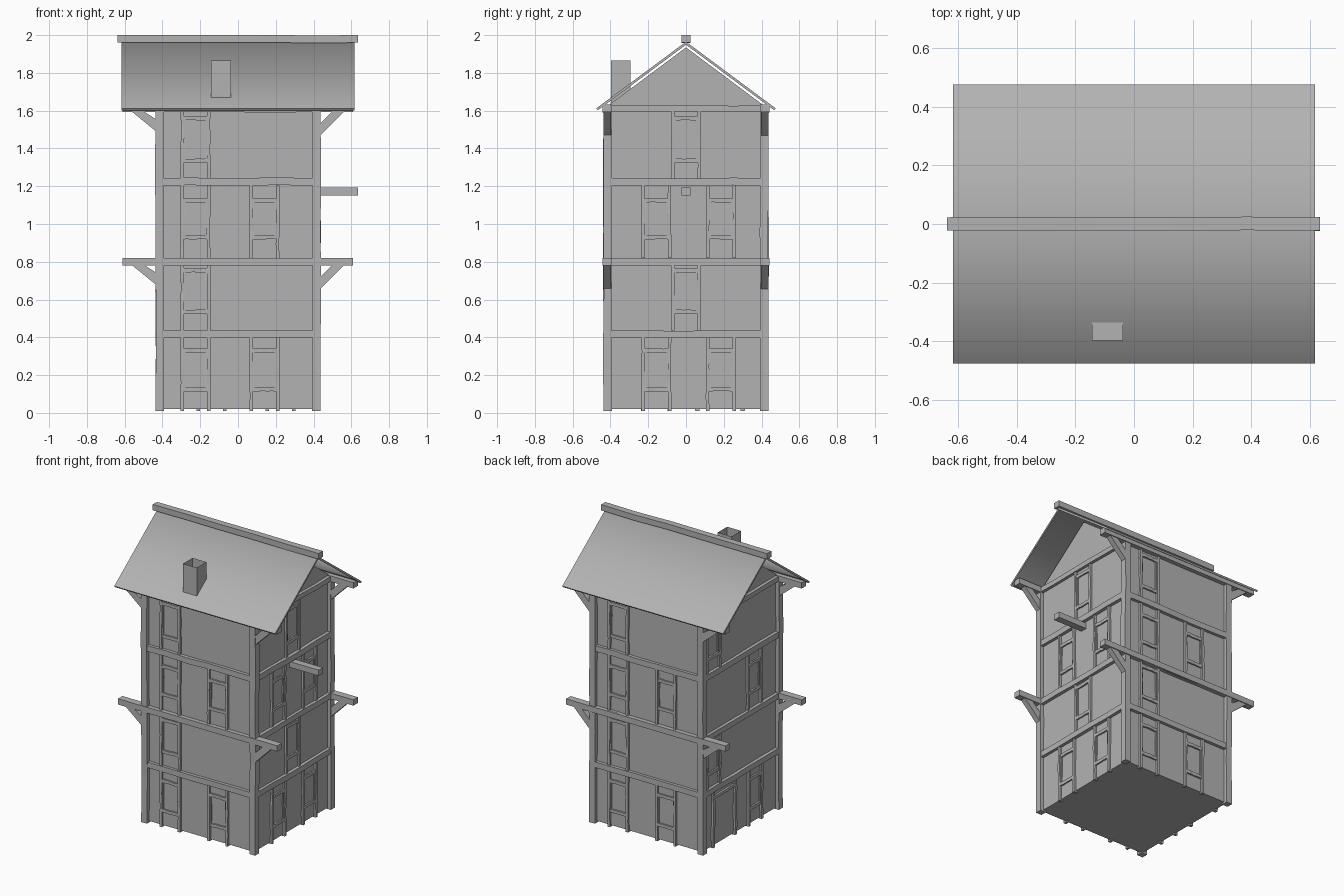
import bpy, bmesh, math, random
from mathutils import Matrix, Vector

random.seed(4)
if "Cube" in bpy.data.objects:
    bpy.data.objects.remove(bpy.data.objects["Cube"])

grey = bpy.data.materials.new("plain_grey")
grey.use_nodes = True
shade = (0.45, 0.45, 0.45, 1)
grey.diffuse_color = shade
grey.node_tree.nodes["Principled BSDF"].inputs["Base Color"].default_value = shade


def finish(bm, name):
    bmesh.ops.recalc_face_normals(bm, faces=list(bm.faces))
    mesh = bpy.data.meshes.new(name)
    bm.to_mesh(mesh)
    bm.free()
    mesh.materials.append(grey)
    obj = bpy.data.objects.new(name, mesh)
    bpy.context.collection.objects.link(obj)
    return obj


def loft(bm, rings):
    """Skin a row of equal rings of points and cap both ends."""
    rows = [[bm.verts.new(p) for p in ring] for ring in rings]
    for a, b in zip(rows, rows[1:]):
        for i in range(len(a)):
            bm.faces.new((a[i - 1], a[i], b[i], b[i - 1]))
    bm.faces.new(rows[0])
    bm.faces.new(rows[-1])


def beam(bm, lo, hi, turn=0, wobble=0.003):
    """Box between two corners, hewn unevenly along its length, turned about z."""
    size = [b - a for a, b in zip(lo, hi)]
    axis = size.index(max(size))
    i, j = [n for n in range(3) if n != axis]
    spin = Matrix.Rotation(turn, 3, "Z")
    steps = 5 if wobble else 1
    rings = []
    for step in range(steps + 1):
        amount = wobble if 0 < step < steps else 0
        di, dj = (random.uniform(-amount, amount) for _ in "ij")
        ring = []
        for a, b in ((lo[i], lo[j]), (hi[i], lo[j]), (hi[i], hi[j]), (lo[i], hi[j])):
            p = Vector((0, 0, 0))
            p[axis] = lo[axis] + size[axis] * step / steps
            p[i], p[j] = a + di, b + dj
            ring.append(spin @ p)
        rings.append(ring)
    loft(bm, rings)


def prism(bm, points, axis, start, end):
    """Extrude a profile given as (side, height) along x or y."""
    loft(bm, [[(t, a, b) if axis == "x" else (a, t, b) for a, b in points]
              for t in (start, end)])


WALL, STUD, POST = 0.412, 0.426, 0.437
FLOORS = [(0.01, 0.40), (0.435, 0.785), (0.82, 1.205), (1.24, 1.60)]
RAILS = [(0.125, 0.33), (0.535, 0.755), (0.93, 1.125), (1.335, 1.56)]

# Plastered walls and gables
bm = bmesh.new()
beam(bm, (-WALL, -WALL, 0.02), (WALL, WALL, 1.62), wobble=0)
finish(bm, "walls")
bm = bmesh.new()
prism(bm, [(-0.435, 1.61), (0.435, 1.61), (0, 1.935)], "x", -WALL, WALL)
finish(bm, "gable_walls")

# Corner posts
bm = bmesh.new()
for sx in (-1, 1):
    for sy in (-1, 1):
        x, y = sx * (POST - 0.022), sy * (POST - 0.022)
        beam(bm, (x - 0.022, y - 0.022, 0.01), (x + 0.022, y + 0.022, 1.6))
finish(bm, "corner_posts")

# Floor beams on every side
bm = bmesh.new()
for k in range(4):
    for z0, z1 in [(0.398, 0.437), (0.78, 0.818), (1.203, 1.243), (1.595, 1.628)]:
        beam(bm, (-0.41, -0.434, z0), (0.41, -0.395, z1), k * math.pi / 2)
finish(bm, "floor_beams")

# Long beams reaching past the walls, with diagonal braces
long_beams, braces = bmesh.new(), bmesh.new()
for sy in (-1, 1):
    y0, y1 = sorted((sy * 0.393, sy * 0.442))
    for z in (0.78, 1.592):
        beam(long_beams, (-0.612, y0, z), (0.61, y1, z + 0.04), wobble=0.001)
        for sx in (-1, 1):
            drop = 0.13 if sx > 0 else 0.105
            pts = [(0.43, z - drop), (0.43, z - drop + 0.065),
                   (0.50, z + 0.005), (0.565, z + 0.005)]
            prism(braces, [(sx * a, b) for a, b in pts], "y", sy * 0.398, sy * 0.436)
finish(long_beams, "long_beams")
finish(braces, "diagonal_braces")

# Window studs and rails: centres per storey on the front, left, back and right
LONG = [(-0.225, 0.14), (-0.225,), (-0.225, 0.14), (-0.225,)]
SHORT = [(-0.157, 0.185), (0,), (-0.157, 0.185), (0,)]
DOOR_SIDE = [(0.16,), (-0.3,), (0.15,), (-0.3,)]
studs, rails = bmesh.new(), bmesh.new()
for k, layout in enumerate((LONG, SHORT, LONG, DOOR_SIDE)):
    turn = k * math.pi / 2
    for centres, (z0, z1), (sill, head) in zip(layout, FLOORS, RAILS):
        for u in centres:
            for s in (-0.07, 0.07):
                beam(studs, (u + s - 0.009, -STUD, z0), (u + s + 0.009, -0.4, z1), turn, 0.002)
            for z in (sill, head):
                beam(rails, (u - 0.064, -STUD + 0.003, z - 0.011),
                     (u + 0.064, -0.4, z + 0.011), turn, 0.002)
            # narrow casing inside the opening
            for s in (-0.058, 0.058):
                beam(rails, (u + s - 0.005, -STUD + 0.007, sill), (u + s + 0.005, -0.4, head),
                     turn, 0.001)
finish(rails, "window_rails")

# Door frame on the right side
for u in (-0.3, -0.06):
    beam(studs, (u - 0.011, -STUD, 0.01), (u + 0.011, -0.4, 0.4), -math.pi / 2, 0.002)
beam(studs, (-0.3, -STUD, 0.345), (-0.06, -0.4, 0.365), -math.pi / 2, 0.002)
finish(studs, "wall_studs")

# Hoist beam on the left side
bm = bmesh.new()
beam(bm, (0.40, -0.024, 1.152), (0.635, 0.024, 1.192), wobble=0)
finish(bm, "hoist_beam")

# Roof sheet, softly shaded over the ridge
bm = bmesh.new()
prism(bm, [(-0.475, 1.612), (0, 1.965), (0.475, 1.612),
           (0.467, 1.602), (0, 1.949), (-0.467, 1.602)], "x", -0.617, 0.617)
roof = finish(bm, "roof")
bpy.ops.object.select_all(action="DESELECT")
roof.select_set(True)
bpy.context.view_layer.objects.active = roof
bpy.ops.object.shade_smooth_by_angle(angle=math.radians(80))

# Ridge beam
bm = bmesh.new()
beam(bm, (-0.638, -0.023, 1.96), (0.635, 0.023, 2.0), wobble=0.002)
finish(bm, "ridge_beam")

# Hollow chimney
bm = bmesh.new()
beam(bm, (-0.143, -0.398, 1.62), (-0.037, -0.294, 1.865), wobble=0)
top = max(bm.faces, key=lambda f: f.calc_center_median().z)
bmesh.ops.inset_region(bm, faces=[top], thickness=0.008)
bmesh.ops.translate(bm, vec=(0, 0, -0.15), verts=list(top.verts))
finish(bm, "chimney")
